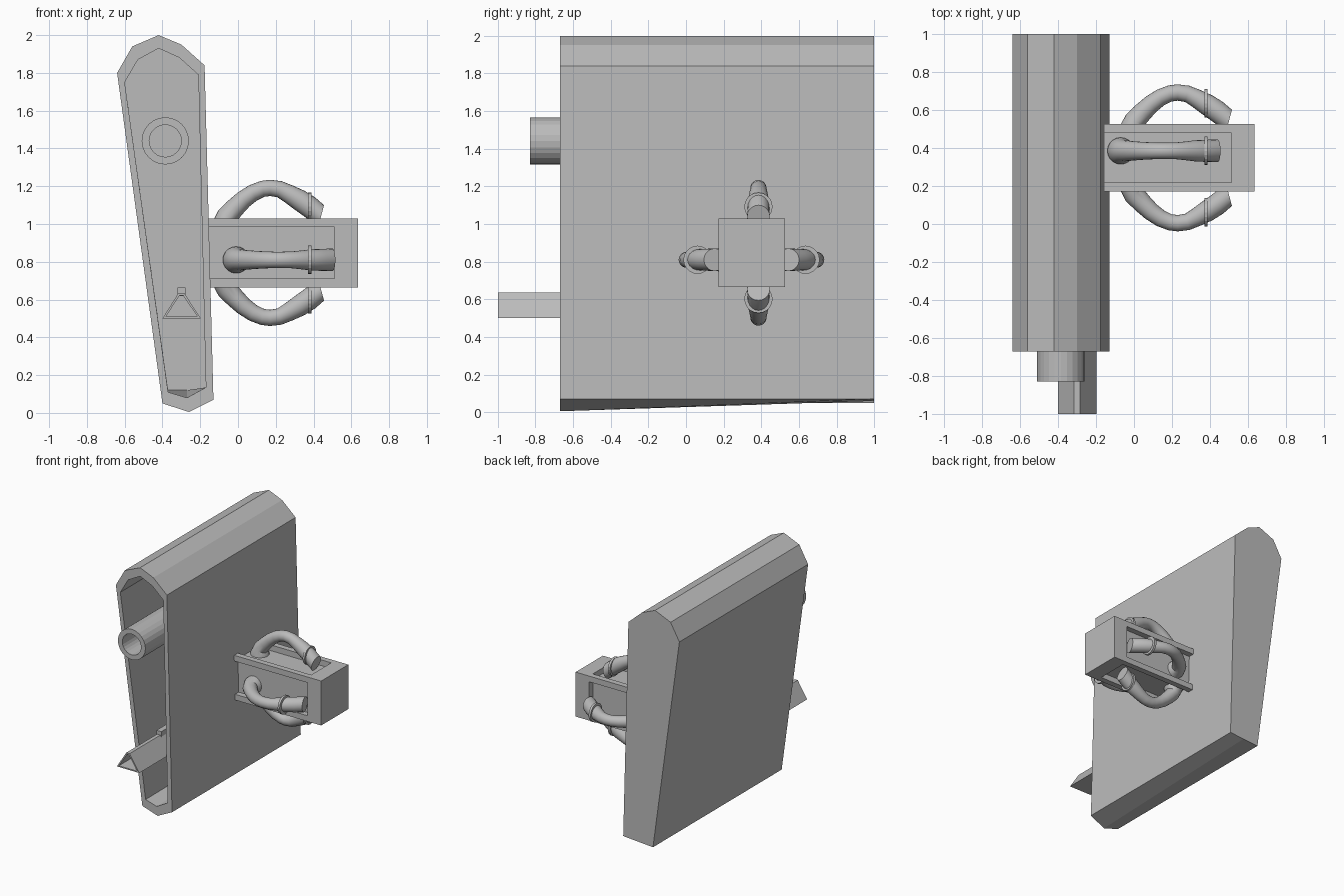
import bpy, bmesh, math
from mathutils import Vector

if "Cube" in bpy.data.objects:
    bpy.data.objects.remove(bpy.data.objects["Cube"])

grey = bpy.data.materials.new("plain_grey")
grey.diffuse_color = (0.5, 0.5, 0.5, 1)
grey.use_nodes = True
grey.node_tree.nodes["Principled BSDF"].inputs["Base Color"].default_value = grey.diffuse_color


def finish(name, bm):
    bmesh.ops.recalc_face_normals(bm, faces=bm.faces)
    me = bpy.data.meshes.new(name)
    bm.to_mesh(me)
    bm.free()
    me.materials.append(grey)
    ob = bpy.data.objects.new(name, me)
    bpy.context.collection.objects.link(ob)
    return ob


def skin(bm, rings):
    """Join successive closed rings of vertices and cap both ends."""
    vs = [[bm.verts.new(p) for p in r] for r in rings]
    n = len(vs[0])
    for a, b in zip(vs, vs[1:]):
        for i in range(n):
            j = (i + 1) % n
            bm.faces.new((a[i], a[j], b[j], b[i]))
    bm.faces.new(vs[0])
    bm.faces.new(vs[-1])


def at_y(profile, y):
    return [(x, y, z) for x, z in profile]


def hollow(name, outer, inner, front, back, floor):
    """Bar along y with a recess opening at its front end."""
    bm = bmesh.new()
    skin(bm, [at_y(outer, back), at_y(outer, front), at_y(inner, front), at_y(inner, floor)])
    return finish(name, bm)


def box(bm, x0, x1, y0, y1, z0, z1):
    q = [(y0, z0), (y1, z0), (y1, z1), (y0, z1)]
    skin(bm, [[(x, y, z) for y, z in q] for x in (x0, x1)])


# Tall slab shell, open at the front, lower edge straightening to the back
outer = [(-.42, 2), (-.30, 1.95), (-.177, 1.84), (-.13, .07), (-.26, .005),
         (-.40, .05), (-.64, 1.80), (-.56, 1.94)]
inner = [(-.42, 1.93), (-.31, 1.88), (-.21, 1.79), (-.17, .135), (-.27, .08),
         (-.37, .11), (-.60, 1.75), (-.53, 1.87)]
back = list(outer)
back[4] = (-.26, .06)
bm = bmesh.new()
skin(bm, [at_y(back, 1), at_y(outer, -.67), at_y(inner, -.67),
          [(x, .9, max(z, .12)) for x, z in inner]])
finish("slab_shell", bm)


def circle(cx, cz, r, n=24):
    return [(cx + r * math.cos(i * math.tau / n), cz + r * math.sin(i * math.tau / n)) for i in range(n)]


# Round pipe and triangular bar running out of the opening
hollow("round_pipe", circle(-.385, 1.44, .125), circle(-.385, 1.44, .085), -.83, .92, .6)
hollow("triangular_bar", [(-.40, .5), (-.197, .5), (-.285, .635), (-.315, .635)],
       [(-.382, .51), (-.215, .51), (-.291, .622), (-.309, .622)], -1, .92, -.3)
bm = bmesh.new()
box(bm, -.32, -.277, -.6, .92, .62, .665)
finish("bar_rib", bm)

# Side block: core, solid end and four corner rails that frame the recesses
Y0, Y1, Z0, Z1, T = .172, .525, .665, 1.03, .047
bm = bmesh.new()
box(bm, -.155, .52, Y0 + T, Y1 - T, Z0 + T, Z1 - T)
finish("block_core", bm)
bm = bmesh.new()
box(bm, .512, .635, Y0, Y1, Z0, Z1)
finish("block_end", bm)
bm = bmesh.new()
for y in (Y0, Y1 - T):
    for z in (Z0, Z1 - T):
        box(bm, -.155, .512, y, y + T, z, z + T)
finish("block_rails", bm)

# Curved hoses: x, outward distance, radius, tangent angle in degrees
hose = [(-.01, .10, .072, 90), (-.01, .15, .07, 85), (.003, .195, .056, 55), (.045, .24, .052, 47),
        (.09, .283, .048, 40), (.14, .318, .045, 27), (.19, .339, .043, 12), (.23, .344, .043, 0),
        (.28, .337, .044, -15), (.33, .312, .049, -27), (.385, .28, .056, -30),
        (.44, .243, .058, -30), (.50, .195, .06, -15)]
N = 20


def add_hose(name, out, side, base, shift, ring_d):
    def ring(x, d, r, ang):
        a = math.radians(ang)
        axis = Vector((-math.sin(a), 0, 0)) + out * math.cos(a)
        c = base + Vector((x + shift, 0, 0)) + out * d
        return [c + axis * (r * math.cos(k * math.tau / N)) + side * (r * math.sin(k * math.tau / N))
                for k in range(N)]
    bm = bmesh.new()
    skin(bm, [ring(*p) for p in hose])
    ob = finish(name + "_hose", bm)
    ob.data.shade_smooth()
    bpy.context.view_layer.objects.active = ob
    ob.select_set(True)
    bpy.ops.object.shade_smooth_by_angle(angle=math.radians(30))
    ob.select_set(False)
    # Thin collar around the hose near its free end
    bm = bmesh.new()
    skin(bm, [ring(x - shift, ring_d, .075, 0) for x in (.37, .388)])
    finish(name + "_collar", bm)


ey, ez = Vector((0, 1, 0)), Vector((0, 0, 1))
for s, n in ((-1, "front"), (1, "back")):
    add_hose(n, ey * s, ez, Vector((0, .348, .81)), 0, .287)
for s, n in ((-1, "lower"), (1, "upper")):
    add_hose(n, ez * s, ey, Vector((0, .385, .847)), -.06, .245)
